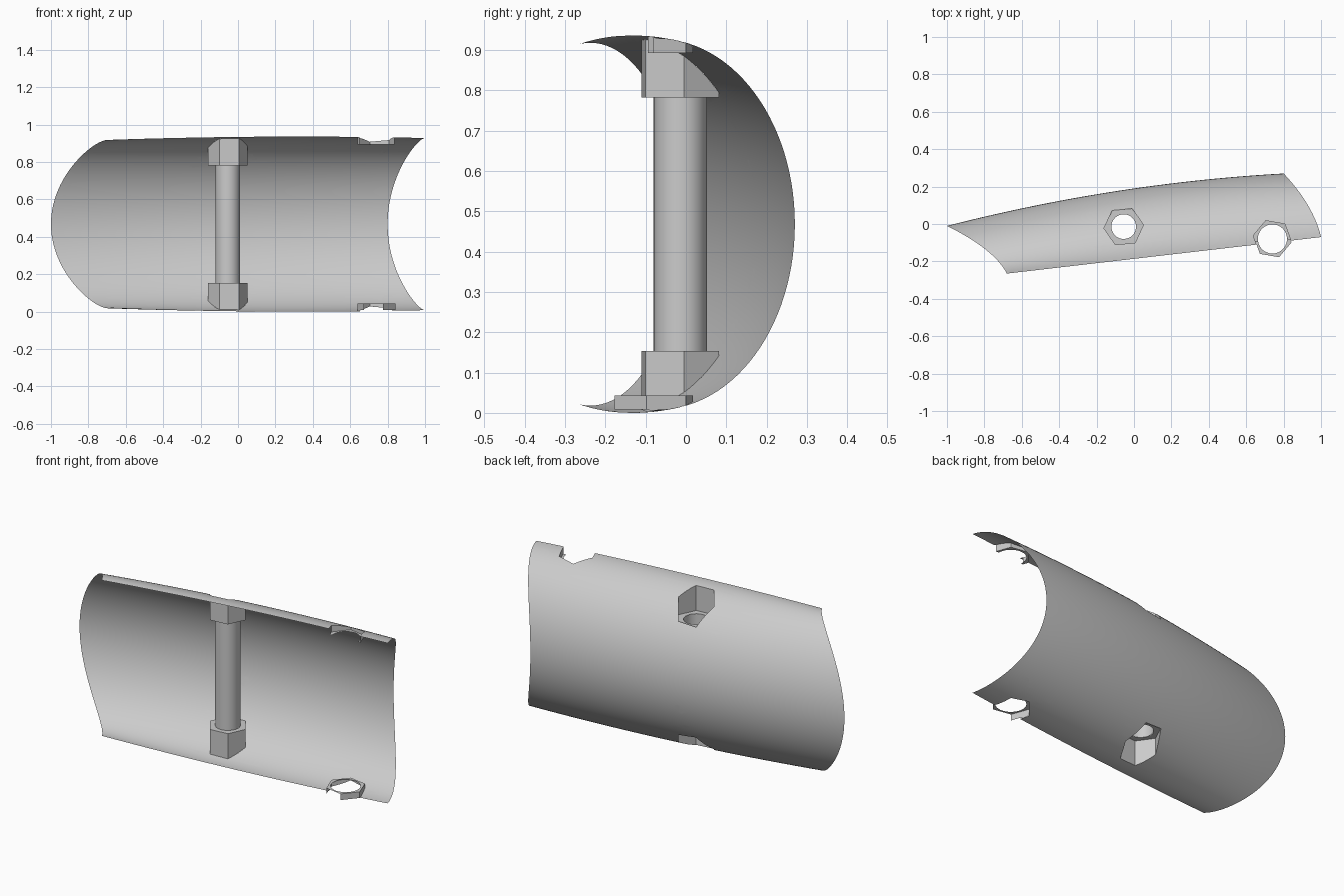
import bpy
import bmesh
from math import sin, cos, radians, pi
from mathutils import Vector
from mathutils.bvhtree import BVHTree

cube = bpy.data.objects.get("Cube")
if cube:
    bpy.data.objects.remove(cube)

MID = 0.468
RES_U, RES_V = 40, 56

grey = bpy.data.materials.new("plain grey")
grey.use_nodes = True
grey.diffuse_color = (0.6, 0.6, 0.6, 1)
grey.node_tree.nodes["Principled BSDF"].inputs["Base Color"].default_value = (0.6, 0.6, 0.6, 1)


def add_object(name, bm, smooth):
    mesh = bpy.data.meshes.new(name)
    bm.to_mesh(mesh)
    bm.free()
    obj = bpy.data.objects.new(name, mesh)
    bpy.context.collection.objects.link(obj)
    mesh.materials.append(grey)
    for poly in mesh.polygons:
        poly.use_smooth = smooth
    return obj


def half_height(u):
    return 0.45 + 0.01 * u + 0.05 * u * (1 - u)


def shell_point(u, v):
    """u runs along the length, v from the lower lip (-1) to the upper lip (1)."""
    limit = radians(97 - 7 * u)
    angle = v * limit
    dy = (1 - cos(angle)) / (1 - cos(limit))
    dx = dy * (1.6 - 0.6 * dy)
    spine = (-1 + 1.8 * u, -0.01 + 0.28 * u + 0.18 * u * (1 - u))
    lip = (-0.68 + 1.68 * u, -0.265 + 0.195 * u)
    return Vector((spine[0] + (lip[0] - spine[0]) * dx,
                   spine[1] + (lip[1] - spine[1]) * dy,
                   MID + half_height(u) * sin(angle)))


def hexagon(centre, radius, turn, parts=1):
    """Points round a hexagon, each side split into equal parts."""
    corners = [Vector((centre[0] + radius * cos(radians(turn + 60 * k)),
                       centre[1] + radius * sin(radians(turn + 60 * k)), 0)) for k in range(6)]
    return [corners[k].lerp(corners[(k + 1) % 6], j / parts)
            for k in range(6) for j in range(parts)]


def cut_hexagon(bm, centre, radius, turn, side):
    """Cut a hexagonal hole in the upper (side 1) or lower (side -1) wall."""
    mid = Vector((centre[0], centre[1], 0))
    corners = hexagon(centre, radius, turn)

    def near(face, reach):
        c = face.calc_center_median()
        return (c.z - MID) * side > 0 and (Vector((c.x, c.y, 0)) - mid).length < reach

    normals = []
    for k in range(6):
        middle = (corners[k] + corners[(k + 1) % 6]) / 2
        normal = (middle - mid).normalized()
        normals.append((middle, normal))
        faces = [f for f in bm.faces if near(f, radius * 2)]
        geom = set(faces)
        for f in faces:
            geom.update(f.edges)
            geom.update(f.verts)
        bmesh.ops.bisect_plane(bm, geom=list(geom), dist=1e-6, plane_co=middle, plane_no=normal)
    doomed = []
    for f in bm.faces:
        if near(f, radius * 2):
            c = f.calc_center_median()
            if all((c - m).dot(n) < 0 for m, n in normals):
                doomed.append(f)
    bmesh.ops.delete(bm, geom=doomed, context='FACES')


# Curved shell, open along the front
shell = bmesh.new()
grid = [[shell.verts.new(shell_point(i / RES_U, 2 * j / RES_V - 1)) for j in range(RES_V + 1)]
        for i in range(RES_U + 1)]
for i in range(RES_U):
    for j in range(RES_V):
        shell.faces.new((grid[i][j], grid[i][j + 1], grid[i + 1][j + 1], grid[i + 1][j]))
bmesh.ops.recalc_face_normals(shell, faces=shell.faces)
shell.normal_update()
tree = BVHTree.FromBMesh(shell)


def socket(name, centre, radius, turn, bore, floor, side, keep_outside):
    """Hexagonal pocket that reaches the shell, with a bored floor."""
    parts = 6
    points = hexagon(centre, radius, turn, parts)
    mid = Vector((centre[0], centre[1], 0))
    bm = bmesh.new()
    inner, low, high, inside = [], [], [], []
    for p in points:
        hit = tree.ray_cast(Vector((p.x, p.y, MID)), Vector((0, 0, side)))[0]
        inside.append(hit is not None)
        z = hit.z if hit else MID + side * 0.46
        ring = mid + (p - mid).normalized() * bore
        inner.append(bm.verts.new((ring.x, ring.y, floor)))
        low.append(bm.verts.new((p.x, p.y, floor)))
        high.append(bm.verts.new((p.x, p.y, z)))
    count = len(points)
    for k in range(count):
        n = (k + 1) % count
        within = inside[k] and inside[n]
        if not within and not keep_outside:
            continue
        bm.faces.new((inner[k], inner[n], low[n], low[k]))
        # The frontmost side stays open
        edge = (points[n] - points[k]).normalized()
        if within or edge.x < 0.9:
            bm.faces.new((low[k], low[n], high[n], high[k]))
    loose = [v for v in bm.verts if not v.link_faces]
    bmesh.ops.delete(bm, geom=loose, context='VERTS')
    add_object(name, bm, False)


MAIN = ((-0.055, -0.014), 0.106, 5)
EDGE = ((0.74, -0.08), 0.104, -10)

# Upper and lower sockets
for side, label in ((1, "upper"), (-1, "lower")):
    socket(label + "_bolt_socket", *MAIN, 0.066, MID + side * 0.314, side, True)
    socket(label + "_edge_socket", *EDGE, 0.078, MID + side * 0.425, side, side < 0)
    cut_hexagon(shell, *MAIN, side)
    cut_hexagon(shell, *EDGE, side)
add_object("curved_shell", shell, True)

# Hollow tube between the two bolt sockets
tube = bmesh.new()
bmesh.ops.create_cone(tube, cap_ends=False, segments=24, radius1=0.066, radius2=0.066, depth=0.628)
bmesh.ops.translate(tube, verts=tube.verts, vec=(MAIN[0][0], MAIN[0][1], MID))
add_object("bolt_tube", tube, True)
